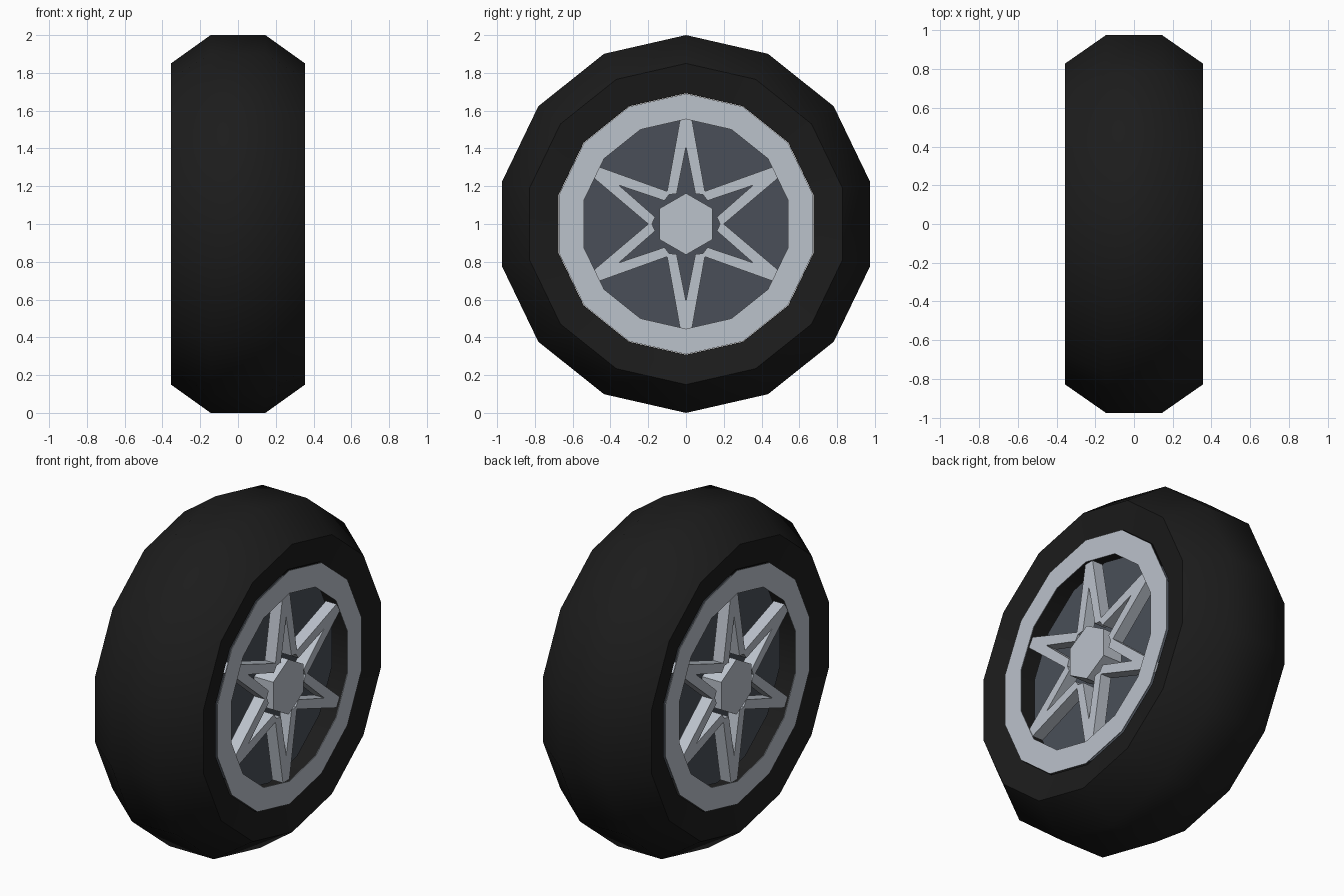
import bpy, bmesh, math
from mathutils import Matrix, Vector

SIDES = 14
cube = bpy.data.objects.get("Cube")
if cube:
    bpy.data.objects.remove(cube, do_unlink=True)


def material(name, rgb):
    m = bpy.data.materials.new(name)
    m.use_nodes = True
    m.diffuse_color = (*rgb, 1)
    bsdf = m.node_tree.nodes["Principled BSDF"]
    bsdf.inputs["Base Color"].default_value = (*rgb, 1)
    bsdf.inputs["Roughness"].default_value = 0.7
    return m


rubber = material("black rubber", (0.0115, 0.0115, 0.0115))
alloy = material("silver alloy", (0.50, 0.54, 0.60))
steel = material("dark steel", (0.068, 0.078, 0.098))


def finish(name, bm, mat, smooth=None):
    bmesh.ops.recalc_face_normals(bm, faces=bm.faces)
    mesh = bpy.data.meshes.new(name)
    bm.to_mesh(mesh)
    bm.free()
    mesh.materials.append(mat)
    ob = bpy.data.objects.new(name, mesh)
    ob.location.z = 1
    bpy.context.collection.objects.link(ob)
    if smooth:
        bpy.ops.object.select_all(action='DESELECT')
        ob.select_set(True)
        bpy.context.view_layer.objects.active = ob
        bpy.ops.object.shade_smooth_by_angle(angle=math.radians(smooth))


def lathe(name, profile, mat, smooth=None):
    """Turn a closed (x, radius) profile around the x axis."""
    bm = bmesh.new()
    rings = []
    for i in range(SIDES):
        a = math.tau * i / SIDES
        rings.append([bm.verts.new((x, r * math.sin(a), r * math.cos(a)))
                      for x, r in profile])
    n = len(profile)
    for i in range(SIDES):
        p, q = rings[i], rings[(i + 1) % SIDES]
        for j in range(n):
            k = (j + 1) % n
            bm.faces.new((p[j], p[k], q[k], q[j]))
    finish(name, bm, mat, smooth)


def prism(bm, pts, x0, x1, angle=0):
    """Extrude a (y, z) outline along x, turned about the axle."""
    rot = Matrix.Rotation(angle, 3, 'X')
    a, b = [[bm.verts.new(rot @ Vector((x, y, z))) for y, z in pts]
            for x in (x0, x1)]
    bm.faces.new(a)
    bm.faces.new(b)
    for i in range(len(pts)):
        j = (i + 1) % len(pts)
        bm.faces.new((a[i], a[j], b[j], b[i]))


def disc(name, radius, x0, x1, sides, mat):
    """Solid prism along the x axis with a vertex at the top."""
    bm = bmesh.new()
    prism(bm, [(radius * math.sin(math.tau * i / sides),
                radius * math.cos(math.tau * i / sides))
               for i in range(sides)], x0, x1)
    finish(name, bm, mat)


# Tyre with chamfered shoulders and an open bore
half = [(0.145, 1.0), (0.355, 0.85), (0.325, 0.692)]
lathe("tyre", half + [(-x, r) for x, r in reversed(half)], rubber, smooth=40)

# Each side: back plate, flat rim ring, six forked spokes, hexagonal hub
bar = [(0, 0.56), (0.03, 0.56), (0.10, 0.173), (0.09, 0.156),
       (0.05, 0.16), (0, 0.41)]
for s, side in ((1, "left"), (-1, "right")):
    disc(f"{side}_back_plate", 0.60, s * 0.19, s * 0.205, SIDES, steel)
    lathe(f"{side}_rim_ring", [(s * 0.337, 0.69), (s * 0.337, 0.555),
                               (s * 0.333, 0.555), (s * 0.333, 0.69)], alloy)
    bm = bmesh.new()
    for i in range(6):
        for m in (1, -1):
            prism(bm, [(m * y, z) for y, z in bar], s * 0.245, s * 0.315,
                  math.tau * i / 6)
    finish(f"{side}_spokes", bm, alloy)
    disc(f"{side}_hub", 0.163, s * 0.2, s * 0.33, 6, alloy)
